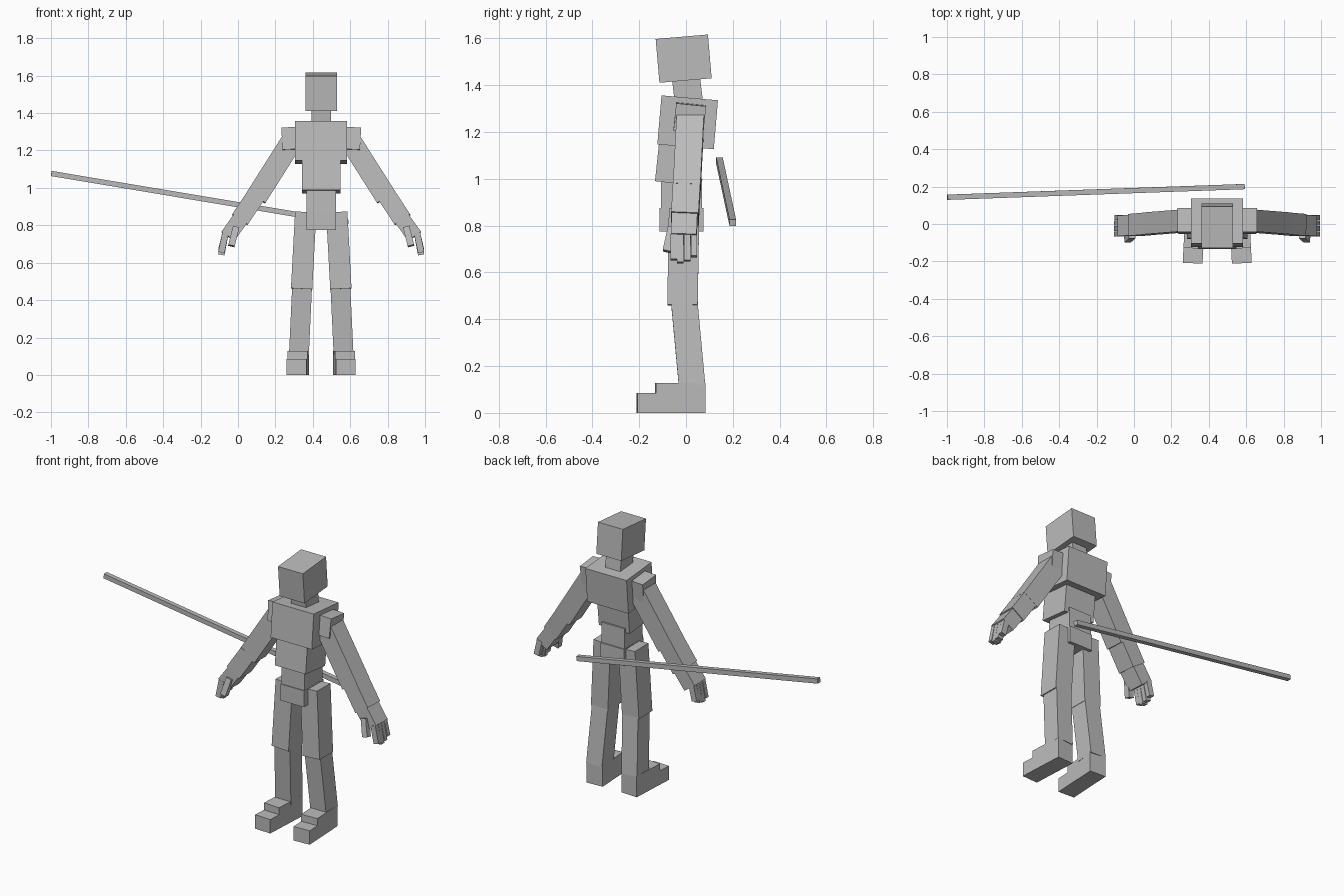
import bpy
import bmesh
from mathutils import Matrix, Vector

cube = bpy.data.objects.get("Cube")
if cube:
    bpy.data.objects.remove(cube, do_unlink=True)

grey = bpy.data.materials.new("plain grey")
grey.use_nodes = True
GREY = (0.5, 0.5, 0.5, 1)
grey.diffuse_color = GREY
grey.node_tree.nodes["Principled BSDF"].inputs["Base Color"].default_value = GREY

MID = 0.445  # x of the figure's centre line


def finish(name, bm):
    bmesh.ops.recalc_face_normals(bm, faces=bm.faces)
    mesh = bpy.data.meshes.new(name)
    bm.to_mesh(mesh)
    bm.free()
    mesh.materials.append(grey)
    obj = bpy.data.objects.new(name, mesh)
    bpy.context.collection.objects.link(obj)
    return obj


def block(name, top, bottom, width, depth):
    """Box running from one end centre to the other."""
    top, bottom = Vector(top), Vector(bottom)
    axis = top - bottom
    z = axis.normalized()
    x = Vector((0, 1, 0)).cross(z).normalized()
    y = z.cross(x)
    frame = Matrix((x * width, y * depth, axis)).transposed().to_4x4()
    frame.translation = (top + bottom) / 2
    bm = bmesh.new()
    bmesh.ops.create_cube(bm, size=1, matrix=frame)
    return finish(name, bm)


def foot(name, x, yaw):
    """Stepped side profile, extruded across the foot."""
    profile = [(0.08, 0), (0.08, 0.128), (-0.13, 0.128),
               (-0.13, 0.085), (-0.21, 0.085), (-0.21, 0)]
    width = 0.106
    bm = bmesh.new()
    face = bm.faces.new([bm.verts.new((-width / 2, y, z)) for y, z in profile])
    new = bmesh.ops.extrude_face_region(bm, geom=[face])["geom"]
    verts = [v for v in new if isinstance(v, bmesh.types.BMVert)]
    bmesh.ops.translate(bm, verts=verts, vec=(width, 0, 0))
    obj = finish(name, bm)
    obj.location.x = x
    obj.rotation_euler.z = yaw


# Head and torso
block("head", (MID, -0.018, 1.607), (MID, -0.002, 1.42), 0.168, 0.224)
block("neck", (MID, 0, 1.43), (MID, 0.012, 1.33), 0.102, 0.12)
block("chest", (MID, 0.016, 1.346), (MID, -0.002, 1.137), 0.278, 0.242)
block("abdomen", (MID, -0.02, 1.15), (MID, -0.038, 0.98), 0.208, 0.19)
block("waist", (MID, -0.018, 1), (MID, -0.02, 0.86), 0.156, 0.175)
block("pelvis", (MID, -0.019, 0.875), (MID, -0.019, 0.775), 0.158, 0.188)

# Arms and legs, once per side
for side, label in ((1, "left"), (-1, "right")):

    def limb(part, top, bottom, width, depth):
        ends = [(MID + side * (x - MID), y, z) for x, y, z in (top, bottom)]
        block(label + "_" + part, *ends, width, depth)

    limb("shoulder", (0.618, 0.022, 1.318), (0.612, 0.01, 1.2), 0.08, 0.128)
    limb("upper_arm", (0.606, 0.018, 1.244), (0.793, 0.003, 0.949), 0.115, 0.117)
    limb("forearm", (0.79, 0.003, 0.966), (0.88, -0.005, 0.83), 0.1, 0.117)
    limb("palm", (0.875, -0.006, 0.838), (0.944, -0.01, 0.741), 0.085, 0.11)
    for i, tip in enumerate((0.655, 0.642, 0.65, 0.668)):
        y = -0.053 + i * 0.029
        limb("finger_%d" % (i + 1), (0.957, y, 0.76), (0.979, y, tip), 0.034, 0.027)
    limb("thumb", (0.9, -0.06, 0.79), (0.925, -0.082, 0.69), 0.035, 0.035)

    limb("thigh", (0.528, -0.008, 0.87), (0.55, -0.015, 0.46), 0.114, 0.13)
    limb("shin", (0.547, -0.008, 0.48), (0.564, 0.026, 0.115), 0.106, 0.113)
    foot(label + "_foot", MID + side * 0.121, side * 0.05)

# Long staff behind the figure
block("staff", (-0.998, 0.143, 1.077), (0.59, 0.2, 0.812), 0.028, 0.028)
